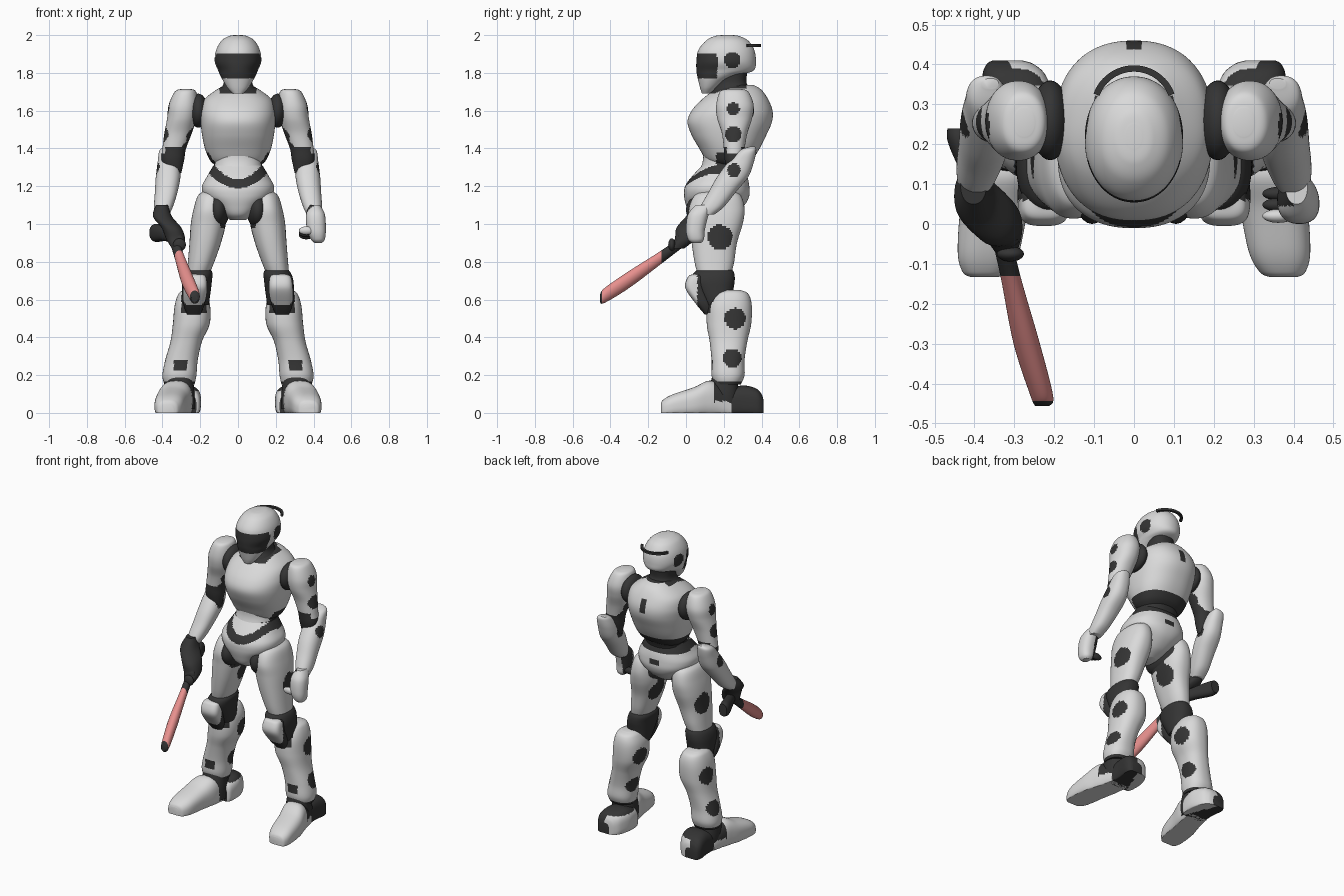
import bpy, bmesh, math
from mathutils import Vector

def material(name, rgb):
    m = bpy.data.materials.new(name)
    m.diffuse_color = (*rgb, 1)
    return m

MATS = [material("light grey", (0.7, 0.7, 0.7)), material("charcoal", (0.035, 0.035, 0.035)),
        material("soft red", (0.8, 0.28, 0.27))]
LIGHT, DARK, RED = 0, 1, 2

def finish(name, bm, rule):
    bmesh.ops.recalc_face_normals(bm, faces=bm.faces)
    me = bpy.data.meshes.new(name)
    for f in bm.faces:
        c = f.calc_center_median()
        f.material_index = rule(abs(c.x), c.y, c.z) if callable(rule) else rule
        f.smooth = True
    bm.to_mesh(me)
    bm.free()
    for m in MATS:
        me.materials.append(m)
    ob = bpy.data.objects.new(name, me)
    bpy.context.collection.objects.link(ob)
    me.set_sharp_from_angle(angle=math.radians(45))

def spline(rows, steps):
    """Catmull-Rom through section rows."""
    out = []
    for i in range(len(rows) - 1):
        a, b, c, d = (rows[max(0, min(len(rows) - 1, i + k))] for k in (-1, 0, 1, 2))
        for s in range(steps):
            t = s / steps
            out.append([q + .5 * t * (r - p + t * (2*p - 5*q + 4*r - w + t * (3*(q - r) + w - p)))
                        for p, q, r, w in zip(a, b, c, d)])
    return out + [rows[-1]]

def loft(name, rows, rule=LIGHT, axis="z", power=2.3, sides=(1,), n=72, steps=9, floor=None):
    """Rows: position, then low/high x and low/high of the other axis."""
    for side in sides:
        bm, rings = bmesh.new(), []
        for p, x0, x1, w0, w1 in spline(rows, steps):
            ring = []
            for k in range(n):
                a = 2 * math.pi * k / n
                c, s = (math.copysign(abs(v) ** (2 / power), v) for v in (math.cos(a), math.sin(a)))
                x = side * ((x0 + x1) / 2 + c * (x1 - x0) / 2)
                w = (w0 + w1) / 2 + s * (w1 - w0) / 2
                co = [x, w, p] if axis == "z" else [x, p, w]
                if floor is not None:
                    co[2] = max(co[2], floor)
                ring.append(bm.verts.new(co))
            rings.append(ring)
        for r, q in zip(rings, rings[1:]):
            for k in range(n):
                bm.faces.new((r[k], r[(k + 1) % n], q[(k + 1) % n], q[k]))
        bm.faces.new(rings[0])
        bm.faces.new(rings[-1])
        finish(name, bm, rule)

def centred(rows):
    return [(z, -h, h, y0, y1) for z, h, y0, y1 in rows]

def blob(name, pos, radii, rule=DARK, sides=(1,)):
    for side in sides:
        bm = bmesh.new()
        bmesh.ops.create_uvsphere(bm, u_segments=32, v_segments=20, radius=1)
        for v in bm.verts:
            v.co = Vector([v.co[i] * radii[i] + pos[i] * (side if i == 0 else 1) for i in range(3)])
        finish(name, bm, rule)

def spot(y, z, cy, cz, r):
    return math.hypot(y - cy, z - cz) < r

BOTH = (1, -1)

# Head with tapered visor and round ear caps
def head_rule(x, y, z):
    visor = y < .165 and 1.77 < z < 1.905 and x < .05 + (z - 1.765) * .95 + max(0, y - .085) * 1.2
    return int(visor or spot(y, z, .245, 1.868, .043))
loft("head", centred([(2, .02, .19, .25), (1.994, .05, .15, .285), (1.97, .088, .105, .33), (1.92, .116, .065, .362),
     (1.86, .123, .055, .37), (1.815, .106, .055, .36), (1.79, .096, .058, .3), (1.76, .08, .065, .225),
     (1.72, .055, .075, .165), (1.69, .028, .085, .13)]), head_rule, power=2.1, n=96, steps=10)
loft("neck", centred([(1.83, .08, .16, .33), (1.75, .075, .165, .32), (1.7, .1, .14, .35), (1.66, .1, .14, .35)]), DARK)

# Thin loop behind the head
bm = bmesh.new()
loop = []
for i in range(25):
    a = math.radians(20 + 140 * i / 24)
    d = Vector((math.cos(a), math.sin(a), 0))
    loop.append([bm.verts.new(Vector((0, .29, 1.945)) + d * (.1 + u) + Vector((0, 0, w)))
                 for u, w in ((-.008, -.007), (.008, -.007), (.008, .007), (-.008, .007))])
for r, q in zip(loop, loop[1:]):
    for k in range(4):
        bm.faces.new((r[k], r[(k + 1) % 4], q[(k + 1) % 4], q[k]))
bm.faces.new(loop[0])
bm.faces.new(loop[-1])
finish("head_loop", bm, DARK)

# Torso: chest, waist and pelvis share one colour rule
def torso_rule(x, y, z):
    if y > .3 and x < .035 and abs(z - 1.195) < .016:
        return DARK
    if y > .4 and (x / .024) ** 2 + ((z - 1.61) / .05) ** 2 < 1:
        return DARK
    if z > 1.69 and y < .32 and x < .1:
        return DARK
    if z < (1.19 + 3.2 * x * x if y < .18 else 1.26):
        return LIGHT
    if y < .16 and z > 1.238 + 4.6 * x * x:
        return LIGHT
    return LIGHT if z > (1.335 if y < .16 else 1.38) else DARK
loft("chest", centred([(1.735, .07, .2, .36), (1.71, .115, .15, .4), (1.66, .178, .085, .435), (1.6, .198, .03, .458),
     (1.54, .198, .008, .455), (1.47, .19, .03, .425), (1.4, .175, .07, .39), (1.34, .15, .105, .35),
     (1.31, .12, .14, .31)]), torso_rule, n=88)
loft("waist", centred([(1.42, .12, .09, .34), (1.34, .125, .09, .33), (1.28, .13, .07, .31), (1.22, .14, .04, .31),
     (1.14, .14, .03, .3)]), torso_rule, n=88)
loft("pelvis", centred([(1.31, .13, .085, .3), (1.25, .165, .03, .325), (1.2, .19, -.005, .335), (1.15, .18, -.01, .335),
     (1.1, .13, 0, .31), (1.05, .08, .02, .25), (1.02, .04, .06, .18)]), torso_rule, n=88)

# Arms
blob("shoulder_joint", (.21, .26, 1.6), (.05, .1, .09), DARK, BOTH)
def arm_rule(x, y, z):
    return int((z < 1.405 and (x < .385 or z < 1.37)) or spot(y, z, .25, 1.61, .034)
               or (x < .3 and z < 1.47 - (x - .24)) or spot(y, z, .25, 1.475, .043))
loft("upper_arm", [(1.715, .25, .3, .22, .29), (1.7, .222, .335, .18, .33), (1.63, .21, .367, .16, .358),
     (1.56, .22, .375, .165, .35), (1.48, .245, .39, .19, .325), (1.4, .275, .4, .2, .31),
     (1.34, .285, .405, .205, .3), (1.27, .3, .39, .22, .28)], arm_rule, sides=BOTH, power=2.15)
loft("forearm", [(1.41, .34, .38, .34, .365), (1.39, .325, .415, .285, .372), (1.33, .31, .425, .225, .36),
     (1.25, .305, .435, .165, .33), (1.17, .32, .44, .12, .265), (1.09, .345, .445, .075, .2),
     (1.05, .365, .44, .07, .15)], lambda x, y, z: int(spot(y, z, .255, 1.285, .036)), sides=BOTH)

# Left hand: light back, dark palm
loft("left_hand", [(1.1, .38, .435, .05, .14), (1.05, .36, .46, .01, .12), (.97, .365, .465, 0, .1),
     (.92, .385, .46, .01, .095), (.9, .405, .445, .03, .08)], lambda x, y, z: int(x < .4 and y > .045))
for i in range(3):
    blob("left_finger", (.362, .02 + .028 * i, .965 - .012 * i), (.04, .017, .022), LIGHT if i == 0 else DARK)

# Right glove gripping the baton
loft("right_glove", [(1.1, -.435, -.37, .05, .15), (1.04, -.45, -.35, 0, .13), (.98, -.405, -.3, -.05, .085),
     (.92, -.38, -.28, -.06, .05), (.87, -.35, -.29, -.09, -.01)], DARK, n=40)
for i in range(4):
    blob("right_finger", (-.31 - .012 * i, -.075 + .035 * i, .89 + .025 * i), (.034, .019, .034))
loft("baton", [(-.456, -.248, -.212, .585, .625), (-.43, -.26, -.203, .583, .662), (-.3, -.302, -.236, .662, .752),
     (-.13, -.335, -.285, .79, .86), (0, -.365, -.315, .89, .955)],
     lambda x, y, z: RED if -.445 < y < -.13 else DARK, axis="y", power=2, n=32, steps=12)
loft("baton_grip", [(0, -.365, -.31, .9, .96), (.1, -.42, -.355, .91, .985), (.2, -.465, -.395, .905, 1.0),
     (.24, -.468, -.41, .915, .995)], DARK, axis="y", n=32)

# Legs
blob("hip_joint", (.105, .14, 1.075), (.06, .14, .1), DARK, BOTH)
loft("thigh", [(1.18, .09, .17, .1, .24), (1.15, .075, .212, .045, .29), (1.08, .065, .235, .015, .31),
     (1, .065, .25, .02, .3), (.9, .09, .257, .03, .27), (.8, .125, .265, .045, .255), (.74, .15, .27, .06, .24)],
     lambda x, y, z: int(spot(y, z, .18, .93, .066) or (y < .2 and z > .98 and x < .09 + (z - .98) * .25)), sides=BOTH)
loft("knee_joint", [(.765, .15, .255, .075, .24), (.74, .135, .28, .04, .255), (.7, .138, .293, .03, .258),
     (.64, .145, .297, .06, .25), (.57, .155, .3, .1, .25)], DARK, sides=BOTH)
loft("knee_plate", [(.735, .19, .25, .04, .1), (.72, .17, .28, .01, .1), (.66, .163, .29, -.003, .1),
     (.58, .175, .29, .05, .13), (.52, .2, .27, .1, .15)],
     lambda x, y, z: int(z < .575 or y > .06), sides=BOTH, power=3)
def shin_rule(x, y, z):
    return int(spot(y, z, .26, .5, .056) or spot(y, z, .245, .29, .05)
               or (y < .15 and z > .53 and x < .3) or (y < .2 and abs(x - .305) < .036 and abs(z - .25) < .026)
               or z < .17)
loft("shin", [(.65, .2, .29, .2, .29), (.63, .172, .315, .15, .33), (.57, .148, .335, .115, .348),
     (.47, .15, .345, .11, .345), (.38, .19, .357, .125, .325), (.28, .213, .385, .135, .31),
     (.2, .22, .4, .135, .31), (.15, .23, .39, .15, .29)], shin_rule, sides=BOTH)
loft("ankle", [(.2, .24, .38, .14, .27), (.1, .23, .385, .12, .28), (.02, .23, .375, .13, .28)], DARK, sides=BOTH)

# Feet: long toe and rounded heel block
loft("foot", [(-.133, .34, .41, -.02, .05), (-.12, .315, .43, -.03, .07), (-.07, .288, .442, -.03, .098),
     (.04, .265, .435, -.03, .135), (.12, .245, .415, -.03, .17), (.18, .24, .395, -.03, .15),
     (.24, .235, .375, -.03, .09)], lambda x, y, z: int(y > .15 and z > .06), axis="y", power=2.6, sides=BOTH, floor=0)
loft("heel", [(.2, .22, .34, -.03, .1), (.22, .202, .37, -.03, .125), (.3, .197, .375, -.03, .145),
     (.37, .22, .38, -.03, .13), (.4, .25, .37, -.03, .1), (.41, .28, .355, -.02, .07)],
     lambda x, y, z: int(x > .27 + .4 * (y - .3) or (z > .115 and y > .23)),
     axis="y", power=3, sides=BOTH, floor=0)
